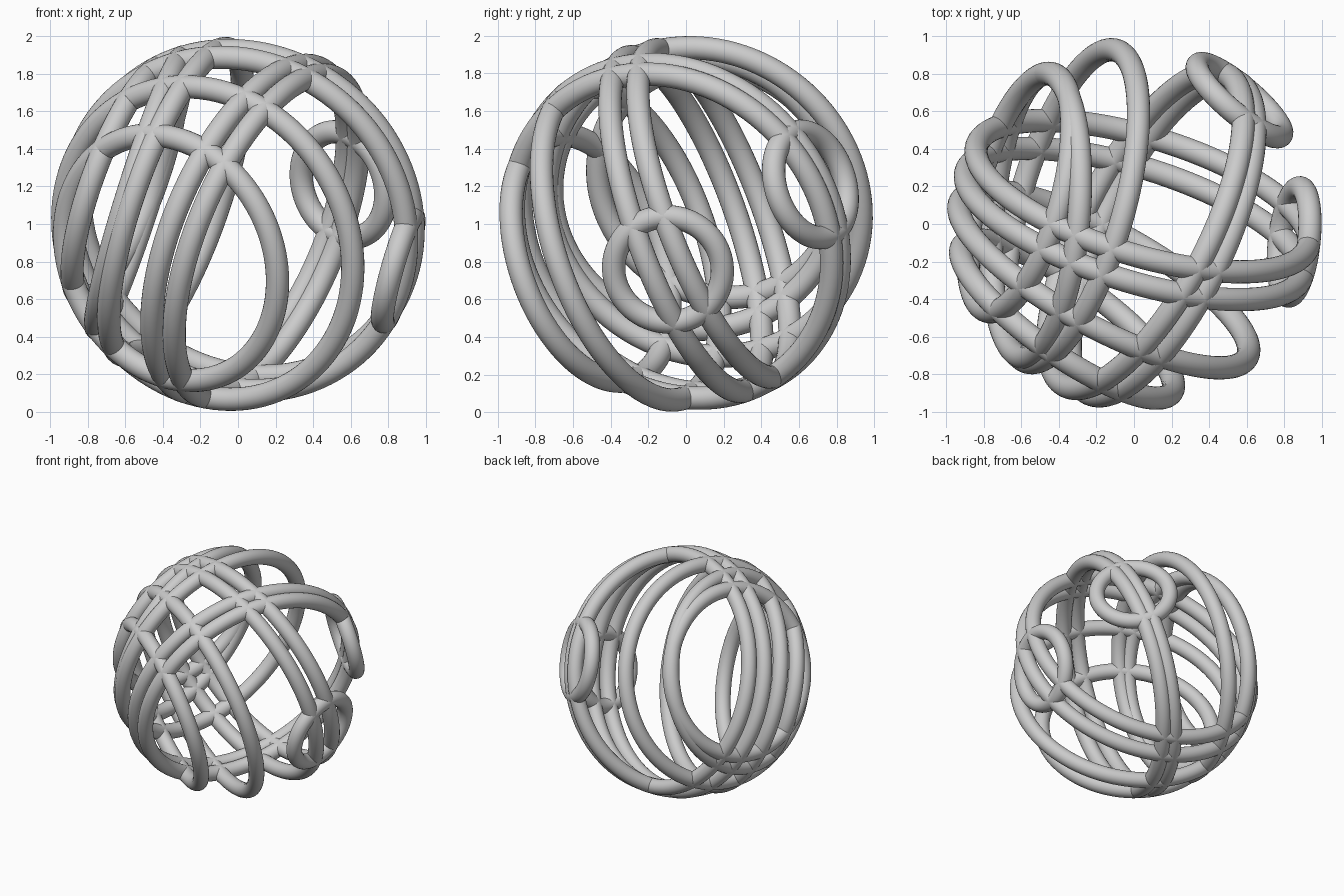
import bpy
from math import sqrt
from mathutils import Vector

if "Cube" in bpy.data.objects:
    bpy.data.objects.remove(bpy.data.objects["Cube"])

R = 0.938      # sphere on which all tube centre lines lie
TUBE = 0.062   # tube radius
CENTRE = Vector((0, 0, 1))


def hoop(name, normal, offset):
    """Round tube following the circle where a plane cuts the sphere."""
    n = Vector(normal).normalized()
    bpy.ops.mesh.primitive_torus_add(
        major_segments=112, minor_segments=24,
        major_radius=sqrt(R * R - offset * offset), minor_radius=TUBE,
        location=CENTRE + n * offset,
        rotation=n.to_track_quat('Z', 'Y').to_euler())
    ob = bpy.context.object
    ob.name = name
    bpy.ops.object.shade_smooth()
    return ob


# Bands of neighbouring hoops crossing each other
hoop("front_band_inner", (0.555, 0.788, 0.28), -0.645)
hoop("front_band_outer", (0.46, 0.84, 0.29), -0.35)
hoop("cross_band_back", (0.275, 0.90, 0.34), 0.165)
hoop("cross_band_front", (0.285, 0.90, 0.32), 0.0)
hoop("right_band_inner", (0.835, -0.43, -0.36), 0.075)
hoop("right_band_outer", (0.85, -0.40, -0.36), 0.18)
hoop("left_band_outer", (0.91, -0.26, -0.32), -0.365)
hoop("left_band_middle", (0.945, -0.08, -0.30), -0.55)
hoop("left_band_inner", (0.907, -0.25, -0.34), -0.67)

# Two small rings, each circling one band
hoop("small_ring_right", (0.957, -0.107, -0.27), 0.892)
hoop("small_ring_back", (0.63, 0.74, 0.235), 0.892)
